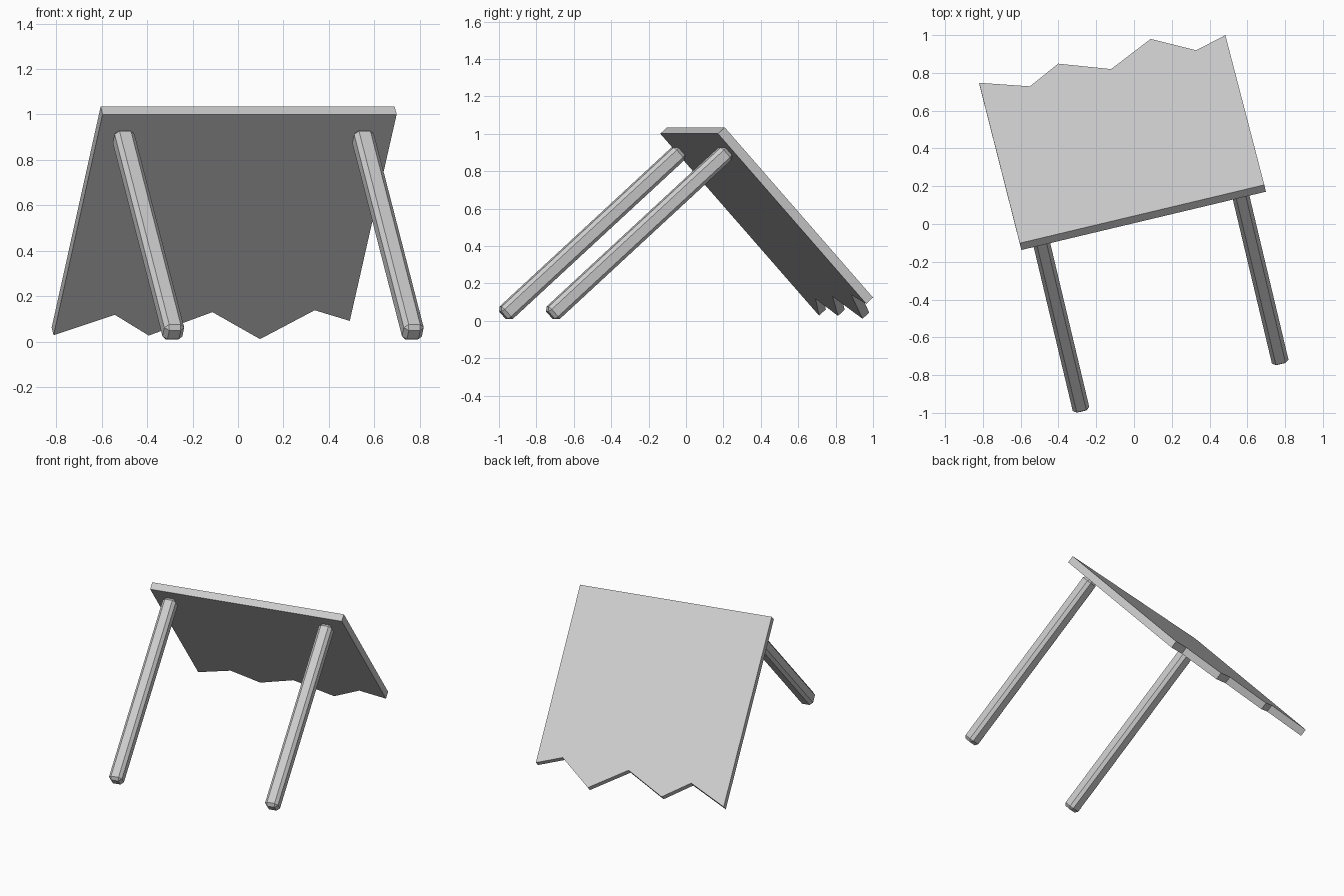
import bpy, bmesh, math
from mathutils import Matrix, Vector

if "Cube" in bpy.data.objects:
    bpy.data.objects.remove(bpy.data.objects["Cube"])

# Tilted frame shared by all parts: x along the top edge, y down the slope, z out of the surface
frame = (Matrix.Translation((-0.0095, 0.0404, 1.034))
         @ Matrix.Rotation(math.radians(13.4), 4, 'Z')
         @ Matrix.Rotation(math.radians(-48), 4, 'X'))


def make_object(name, bm):
    bmesh.ops.recalc_face_normals(bm, faces=bm.faces)
    mesh = bpy.data.meshes.new(name)
    bm.to_mesh(mesh)
    bm.free()
    obj = bpy.data.objects.new(name, mesh)
    bpy.context.collection.objects.link(obj)
    obj.matrix_world = frame
    return obj


# Broken table top: jagged outline extruded to a slab
thickness = 0.05
outline = [(0.719, 0), (-0.612, 0), (-0.625, 1.309), (-0.367, 1.188),
           (-0.194, 1.311), (0.072, 1.172), (0.313, 1.332),
           (0.533, 1.161), (0.702, 1.224)]
bm = bmesh.new()
face = bm.faces.new([bm.verts.new((x, y, 0)) for x, y in outline])
ext = bmesh.ops.extrude_face_region(bm, geom=[face])
moved = [g for g in ext['geom'] if isinstance(g, bmesh.types.BMVert)]
bmesh.ops.translate(bm, verts=moved, vec=(0, 0, -thickness))
make_object("table_top", bm)

# Two square legs with chamfered edges, standing square to the underside
length, width = 1.31, 0.09
for name, x in (("left_leg", -0.5), ("right_leg", 0.584)):
    bm = bmesh.new()
    bmesh.ops.create_cube(bm, size=1)
    bmesh.ops.scale(bm, vec=(width, width, length), verts=bm.verts)
    bmesh.ops.translate(bm, vec=(x, 0.127, -thickness - length / 2), verts=bm.verts)
    bmesh.ops.bevel(bm, geom=bm.edges[:], offset=0.019, segments=1,
                    profile=0.5, affect='EDGES')
    make_object(name, bm)
